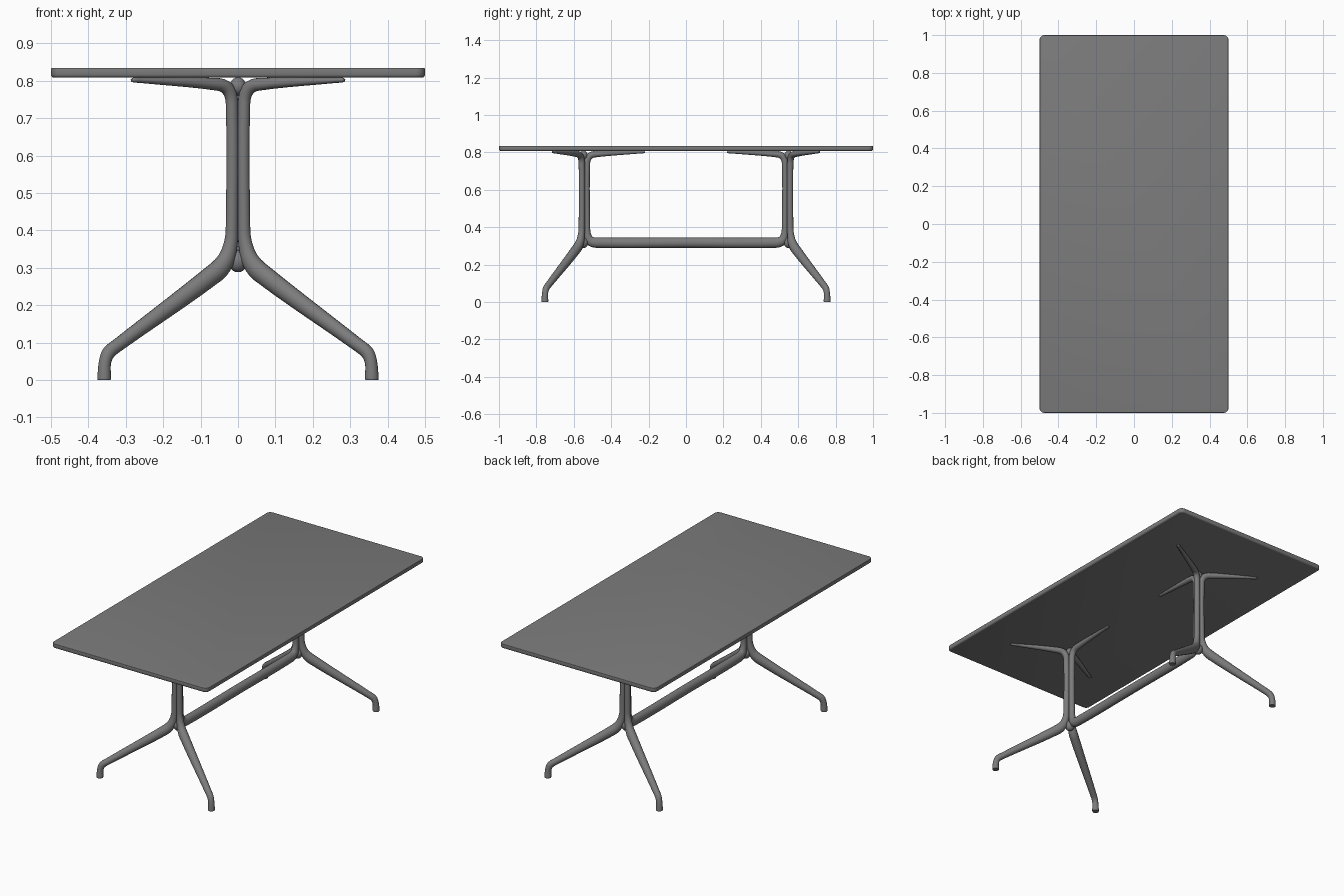
import bpy, bmesh
from math import pi, sin, cos, radians
from mathutils import Vector, Matrix

cube = bpy.data.objects.get("Cube")
if cube:
    bpy.data.objects.remove(cube, do_unlink=True)

grey = bpy.data.materials.new("mid_grey")
grey.use_nodes = True
grey.diffuse_color = (0.2, 0.2, 0.2, 1)
grey.node_tree.nodes["Principled BSDF"].inputs["Base Color"].default_value = (0.2, 0.2, 0.2, 1)

POST_Y = 0.548   # distance of each post from the middle
SIDES = 16


def finish(name, bm):
    bmesh.ops.recalc_face_normals(bm, faces=bm.faces[:])
    mesh = bpy.data.meshes.new(name)
    bm.to_mesh(mesh)
    bm.free()
    mesh.materials.append(grey)
    obj = bpy.data.objects.new(name, mesh)
    bpy.context.collection.objects.link(obj)
    bpy.ops.object.select_all(action='DESELECT')
    obj.select_set(True)
    bpy.context.view_layer.objects.active = obj
    bpy.ops.object.shade_smooth_by_angle(angle=radians(35))
    return obj


def smooth_path(points, steps=5):
    """Smooth curve through (reach, height, in-plane radius, side radius) points."""
    pts = [Vector(p) for p in points]
    t = [0.0]
    for a, b in zip(pts, pts[1:]):
        t.append(t[-1] + (b - a).length)
    last = len(pts) - 1
    slope = []
    for i in range(last + 1):
        lo, hi = max(i - 1, 0), min(i + 1, last)
        slope.append((pts[hi] - pts[lo]) / (t[hi] - t[lo]))
    out = []
    for i in range(last):
        d = t[i + 1] - t[i]
        for k in range(steps):
            u = k / steps
            h = u * u * (3 - 2 * u)
            out.append(pts[i] * (1 - h) + pts[i + 1] * h
                       + slope[i] * (d * u * (1 - u) ** 2)
                       - slope[i + 1] * (d * u * u * (1 - u)))
    return out + [pts[-1]]


def strand(name, points, angle, post_y):
    """Tapered tube swept in a vertical plane that leaves the post at an angle."""
    bm = bmesh.new()
    path = smooth_path(points)
    out = Vector((cos(angle), sin(angle), 0))
    across = Vector((-sin(angle), cos(angle), 0))
    up = Vector((0, 0, 1))
    base = Vector((0, post_y, 0))
    rings = []
    for i, p in enumerate(path):
        d = path[min(i + 1, len(path) - 1)] - path[max(i - 1, 0)]
        tangent = Vector((d[0], d[1])).normalized()
        normal = out * -tangent.y + up * tangent.x
        centre = base + out * p[0] + up * p[1]
        ring = []
        for k in range(SIDES):
            a = 2 * pi * k / SIDES
            ring.append(bm.verts.new(centre + normal * (p[2] * cos(a)) + across * (p[3] * sin(a))))
        rings.append(ring)
    for a, b in zip(rings, rings[1:]):
        for k in range(SIDES):
            j = (k + 1) % SIDES
            bm.faces.new((a[k], a[j], b[j], b[k]))
    bm.faces.new(rings[0])
    bm.faces.new(rings[-1])
    return finish(name, bm)


def hub(name, post_y, z, radius, height):
    bm = bmesh.new()
    bmesh.ops.create_uvsphere(bm, u_segments=20, v_segments=12, radius=1)
    bm.transform(Matrix.Translation((0, post_y, z)) @ Matrix.Diagonal((radius, radius, height, 1)))
    return finish(name, bm)


# Table top: rounded corners, soft upper rim and rounder lower rim
bm = bmesh.new()
bmesh.ops.create_cube(bm, size=1)
bm.transform(Matrix.Translation((0, 0, 0.821)) @ Matrix.Diagonal((1, 2, 0.026, 1)))
upright = [e for e in bm.edges if abs(e.verts[0].co.z - e.verts[1].co.z) > 0.01]
bmesh.ops.bevel(bm, geom=upright, offset=0.025, segments=5, profile=0.5, affect='EDGES')
for level, size in ((0.834, 0.003), (0.808, 0.009)):
    rim = [e for e in bm.edges if all(abs(v.co.z - level) < 1e-4 for v in e.verts)]
    bmesh.ops.bevel(bm, geom=rim, offset=size, segments=3, profile=0.5, affect='EDGES')
finish("table_top", bm)

# Shared upper part of every strand: support arm, bend, post
ARM_AND_POST = [
    (0.329, 0.803, 0.002, 0.004), (0.324, 0.802, 0.006, 0.009), (0.300, 0.801, 0.007, 0.010),
    (0.060, 0.790, 0.017, 0.017), (0.031, 0.777, 0.018, 0.017), (0.019, 0.742, 0.0165, 0.0165),
    (0.019, 0.405, 0.0165, 0.0165),
]
# Splayed leg ending in an upright foot
LEG = [
    (0.023, 0.362, 0.019, 0.018), (0.038, 0.320, 0.024, 0.022), (0.070, 0.287, 0.027, 0.025),
    (0.370, 0.094, 0.018, 0.018), (0.400, 0.072, 0.018, 0.017), (0.411, 0.045, 0.0165, 0.0165),
    (0.413, 0.004, 0.0185, 0.0185), (0.413, 0.0, 0.0175, 0.0175),
]
# Long stretcher bar running to the middle of the table
BAR = [
    (0.021, 0.362, 0.019, 0.018), (0.033, 0.330, 0.025, 0.020), (0.065, 0.3175, 0.0275, 0.023),
    (POST_Y, 0.3175, 0.0275, 0.024),
]

for end, sign in (("front", -1), ("back", 1)):
    y = sign * POST_Y
    for side, turn in (("left", 30), ("right", 150)):
        strand(f"{end}_{side}_leg", ARM_AND_POST + LEG, radians(sign * turn), y)
    strand(f"{end}_stretcher", ARM_AND_POST + BAR, radians(-sign * 90), y)
    # Solid joints where the three strands meet
    hub(f"{end}_lower_joint", y, 0.318, 0.026, 0.030)
    hub(f"{end}_upper_joint", y, 0.785, 0.022, 0.024)
